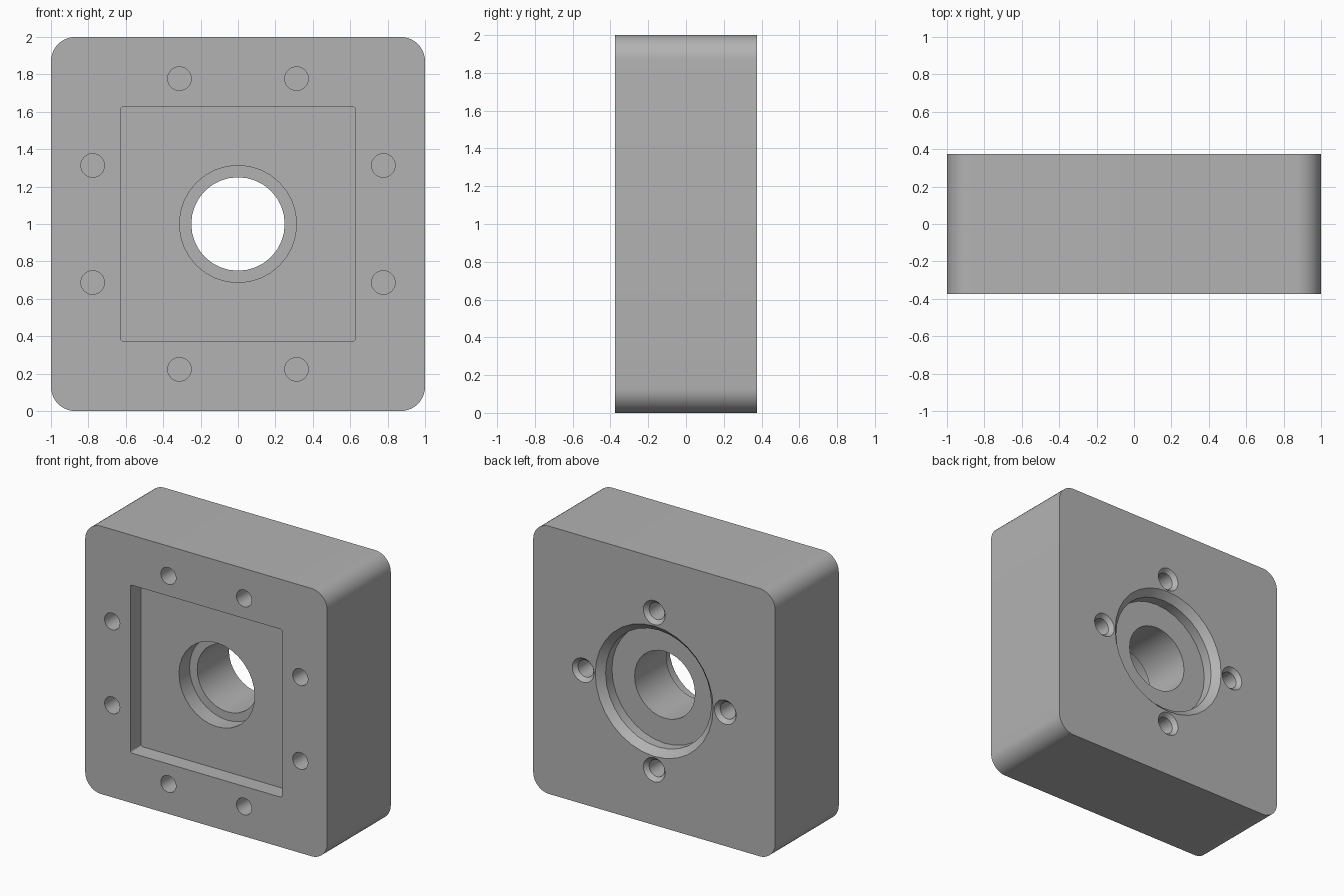
import bpy, bmesh, math

cube = bpy.data.objects.get("Cube")
if cube:
    bpy.data.objects.remove(cube, do_unlink=True)

FRONT, BACK, MID = -0.375, 0.375, 1.0

grey = bpy.data.materials.new("machined grey")
grey.use_nodes = True
tone = (0.45, 0.45, 0.45, 1)
grey.diffuse_color = tone
grey.node_tree.nodes["Principled BSDF"].inputs["Base Color"].default_value = tone


def finish(name, bm):
    bmesh.ops.recalc_face_normals(bm, faces=bm.faces)
    mesh = bpy.data.meshes.new(name)
    bm.to_mesh(mesh)
    bm.free()
    mesh.materials.append(grey)
    obj = bpy.data.objects.new(name, mesh)
    bpy.context.collection.objects.link(obj)
    return obj


def rounded_block(name, half, radius, y0, y1, steps):
    """Rounded square in the XZ plane, extruded along y."""
    bm = bmesh.new()
    ring = []
    c = half - radius
    for quarter, (sx, sz) in enumerate([(1, 1), (-1, 1), (-1, -1), (1, -1)]):
        for i in range(steps + 1):
            a = (quarter + i / steps) * math.pi / 2
            ring.append(bm.verts.new((sx * c + radius * math.cos(a), y0,
                                      MID + sz * c + radius * math.sin(a))))
    face = bm.faces.new(ring)
    out = bmesh.ops.extrude_face_region(bm, geom=[face])
    moved = [v for v in out["geom"] if isinstance(v, bmesh.types.BMVert)]
    bmesh.ops.translate(bm, verts=moved, vec=(0, y1 - y0, 0))
    return finish(name, bm)


def turned(name, profile, x=0, z=0, sides=32):
    """Solid turned about the y axis from (radius, y) pairs."""
    bm = bmesh.new()
    rings = []
    for r, y in profile:
        rings.append([bm.verts.new((x + r * math.cos(k * math.tau / sides), y,
                                    MID + z + r * math.sin(k * math.tau / sides)))
                      for k in range(sides)])
    bm.faces.new(rings[0])
    bm.faces.new(rings[-1])
    for a, b in zip(rings, rings[1:]):
        for k in range(sides):
            n = (k + 1) % sides
            bm.faces.new((a[k], a[n], b[n], b[k]))
    return finish(name, bm)


# Main block
block = rounded_block("housing_block", 1.0, 0.13, FRONT, BACK, 10)

# Square front pocket
cutters = [rounded_block("pocket_cutter", 0.627, 0.015, FRONT - 0.1, FRONT + 0.125, 3)]

# Stepped centre bore with a chamfered rear recess
cutters.append(turned("bore_cutter", [
    (0.313, FRONT + 0.05), (0.313, -0.125), (0.25, -0.125), (0.25, 0.25),
    (0.437, 0.25), (0.437, 0.325), (0.487, BACK), (0.487, BACK + 0.1)]))

# Eight front screw holes
for s in (-1, 1):
    for t in (-1, 1):
        for x, z in ((0.313, 0.777), (0.777, 0.313)):
            cutters.append(turned("front_hole_cutter",
                                  [(0.063, FRONT - 0.1), (0.063, FRONT + 0.3)],
                                  s * x, t * z, 24))

# Four countersunk rear screw holes
for x, z in ((1, 0), (-1, 0), (0, 1), (0, -1)):
    cutters.append(turned("rear_hole_cutter", [
        (0.063, BACK - 0.3), (0.063, BACK - 0.03), (0.09, BACK), (0.09, BACK + 0.1)],
        x * 0.587, z * 0.587, 24))

for cutter in cutters:
    mod = block.modifiers.new(cutter.name, "BOOLEAN")
    mod.operation = "DIFFERENCE"
    mod.solver = "EXACT"
    mod.object = cutter

# Bake the cuts, then discard the cutters
bpy.context.view_layer.update()
graph = bpy.context.evaluated_depsgraph_get()
result = bpy.data.meshes.new_from_object(block.evaluated_get(graph))
block.modifiers.clear()
block.data = result
result.materials.clear()
result.materials.append(grey)
for p in result.polygons:
    p.material_index = 0
for cutter in cutters:
    bpy.data.objects.remove(cutter, do_unlink=True)

bpy.ops.object.select_all(action="DESELECT")
block.select_set(True)
bpy.context.view_layer.objects.active = block
bpy.ops.object.shade_smooth_by_angle(angle=math.radians(30))
